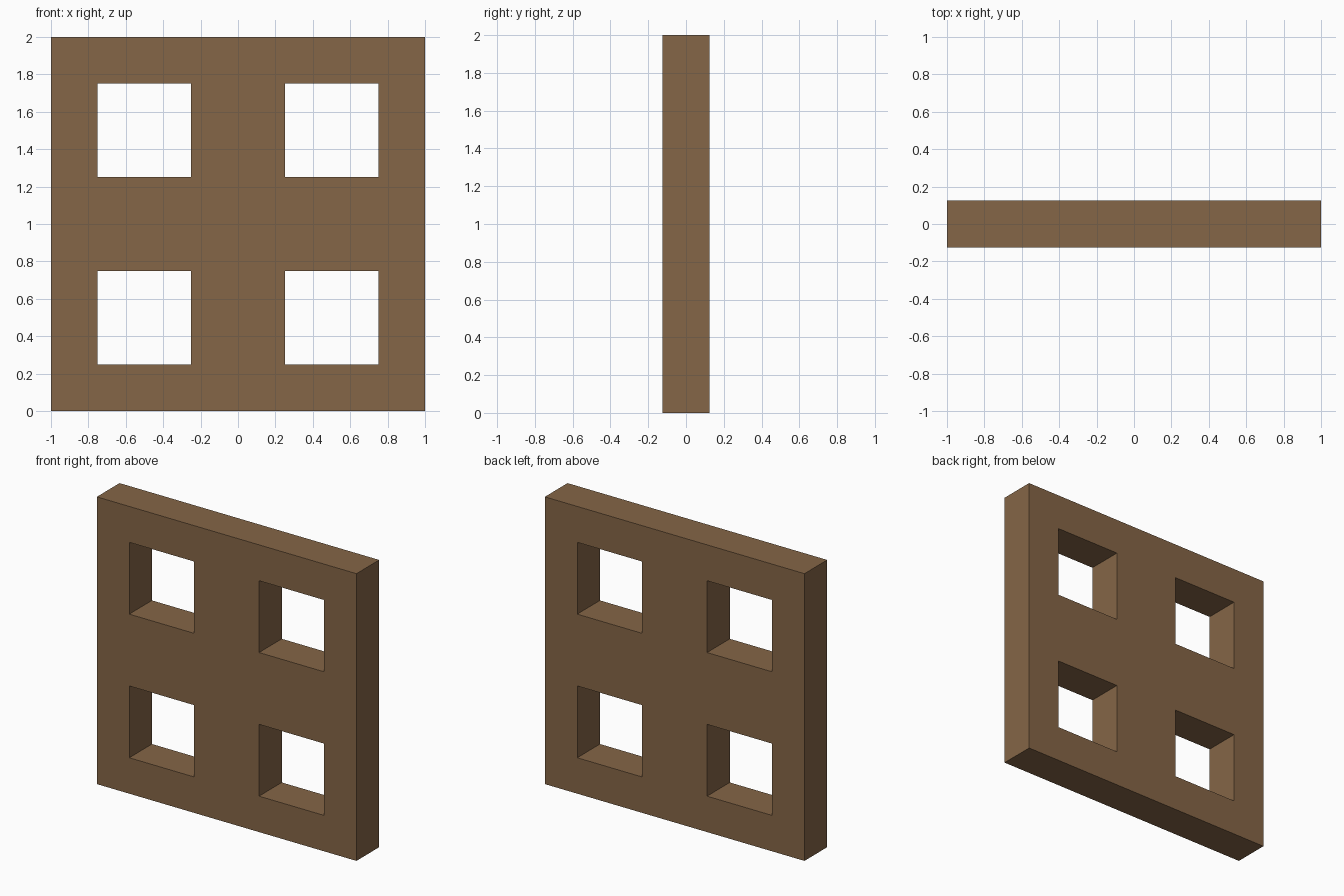
import bpy, bmesh, math

if "Cube" in bpy.data.objects:
    bpy.data.objects.remove(bpy.data.objects["Cube"])

wood = bpy.data.materials.new("brown wood")
wood.diffuse_color = (0.235, 0.133, 0.063, 1.0)
wood.use_nodes = True
wood.node_tree.nodes["Principled BSDF"].inputs["Base Color"].default_value = wood.diffuse_color

XS = [-1.0, -0.75, -0.25, 0.25, 0.75, 1.0]
ZS = [x + 1.0 for x in XS]
HALF = 0.125  # half the panel thickness

bm = bmesh.new()
# front sheet: grid of cells, skipping the four square openings
verts = {(i, k): bm.verts.new((x, -HALF, z))
         for i, x in enumerate(XS) for k, z in enumerate(ZS)}
for i in range(5):
    for k in range(5):
        if i % 2 and k % 2:
            continue
        bm.faces.new([verts[c] for c in
                      ((i, k), (i + 1, k), (i + 1, k + 1), (i, k + 1))])

# thickness: extrude the sheet backwards, keeping the front
geom = bmesh.ops.extrude_face_region(bm, geom=bm.faces[:], use_keep_orig=True)["geom"]
bmesh.ops.translate(bm, vec=(0, 2 * HALF, 0),
                    verts=[g for g in geom if isinstance(g, bmesh.types.BMVert)])
bmesh.ops.recalc_face_normals(bm, faces=bm.faces[:])

mesh = bpy.data.meshes.new("window_lattice_panel")
bm.to_mesh(mesh)
bm.free()
mesh.materials.append(wood)
panel = bpy.data.objects.new("window_lattice_panel", mesh)
bpy.context.collection.objects.link(panel)
